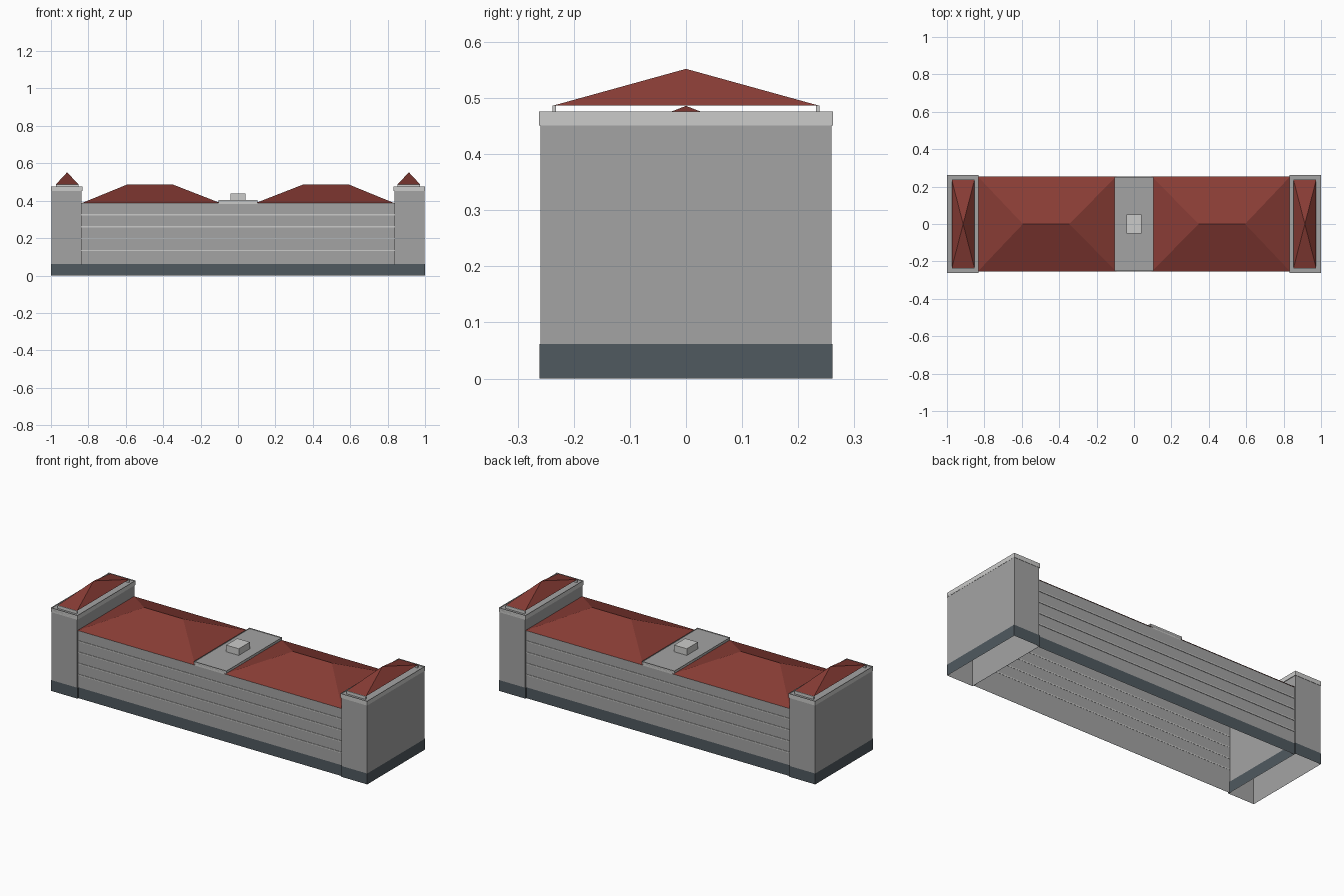
import bpy
import bmesh
from mathutils import Vector

cube = bpy.data.objects.get("Cube")
if cube:
    bpy.data.objects.remove(cube, do_unlink=True)


def material(name, rgb):
    mat = bpy.data.materials.new(name)
    mat.use_nodes = True
    color = (*rgb, 1.0)
    mat.diffuse_color = color
    mat.node_tree.nodes["Principled BSDF"].inputs["Base Color"].default_value = color
    return mat


WALL = material("wall grey", (0.37, 0.37, 0.37))
TRIM = material("light trim", (0.60, 0.60, 0.59))
ROOF = material("red roof", (0.25, 0.046, 0.036))
BASE = material("slate base", (0.08, 0.10, 0.115))

DIRECTIONS = {"top": (0, 0, 1), "bottom": (0, 0, -1), "left": (1, 0, 0), "right": (-1, 0, 0)}


def finish(bm, name, mat):
    mesh = bpy.data.meshes.new(name)
    bm.to_mesh(mesh)
    bm.free()
    mesh.materials.append(mat)
    obj = bpy.data.objects.new(name, mesh)
    bpy.context.collection.objects.link(obj)
    return obj


def box(name, x, y, z, mat, skip=()):
    """Box between the given ranges, leaving out the named sides."""
    bm = bmesh.new()
    bmesh.ops.create_cube(bm, size=1)
    unwanted = [f for f in bm.faces
                if any(f.normal.dot(Vector(DIRECTIONS[s])) > 0.9 for s in skip)]
    bmesh.ops.delete(bm, geom=unwanted, context="FACES")
    for v in bm.verts:
        v.co = [r[0] + (c + 0.5) * (r[1] - r[0]) for c, r in zip(v.co, (x, y, z))]
    return finish(bm, name, mat)


def hip_roof(name, x, depth, z, ridge):
    """Four slopes rising to a ridge along x; an equal pair of ridge ends makes a pyramid."""
    bm = bmesh.new()
    eave = [bm.verts.new((px, py, z[0])) for px, py in
            ((x[0], -depth), (x[1], -depth), (x[1], depth), (x[0], depth))]
    a = bm.verts.new((ridge[0], 0, z[1]))
    b = a if ridge[0] == ridge[1] else bm.verts.new((ridge[1], 0, z[1]))
    front = [eave[0], eave[1], b] + ([a] if a is not b else [])
    back = [eave[2], eave[3], a] + ([b] if a is not b else [])
    for face in (front, back, [eave[1], eave[2], b], [eave[3], eave[0], a], eave[::-1]):
        bm.faces.new(face)
    bmesh.ops.recalc_face_normals(bm, faces=bm.faces[:])
    return finish(bm, name, ROOF)


def span(half):
    return (-half, half)


def sided(lo, hi, side):
    return tuple(sorted((lo * side, hi * side)))


OPEN = ("top", "bottom")
THROUGH = ("top", "bottom", "left", "right")

# Long central block with its plinth, open underneath
box("main_walls", span(0.836), span(0.25), (0, 0.387), WALL, THROUGH)
box("main_base", span(0.836), span(0.253), (0, 0.062), BASE, THROUGH)

# Thin storey ledges on the front and back
for i in range(4):
    z = 0.133 + i * 0.064
    for side, label in ((-1, "front"), (1, "back")):
        box(f"{label}_ledge_{i + 1}", span(0.836), sided(0.249, 0.253, side),
            (z - 0.003, z + 0.003), TRIM)

# Flat centre deck with parapet and rooftop block
box("centre_parapet", span(0.103), span(0.252), (0.383, 0.405), TRIM, OPEN)
box("centre_deck", span(0.103), span(0.252), (0.385, 0.400), WALL)
box("rooftop_block", span(0.04), span(0.05), (0.398, 0.438), TRIM)

for side, label in ((1, "left"), (-1, "right")):
    # Hipped roof over each wing
    hip_roof(f"{label}_wing_roof", sided(0.093, 0.836, side), 0.255, (0.387, 0.486),
             sided(0.347, 0.594, side))

    # End tower, open underneath, with plinth
    box(f"{label}_tower_walls", sided(0.836, 0.998, side), span(0.259), (0, 0.465), WALL, OPEN)
    box(f"{label}_tower_base", sided(0.833, 1.0, side), span(0.261), (0, 0.062), BASE, OPEN)

    # Cornice band around a flat deck
    box(f"{label}_tower_cornice", sided(0.832, 1.0, side), span(0.262), (0.451, 0.476), TRIM, OPEN)
    box(f"{label}_tower_deck", sided(0.832, 1.0, side), span(0.262), (0.452, 0.470), WALL)

    # Raised pyramid roof carried on a plate at each end
    hip_roof(f"{label}_tower_roof", sided(0.853, 0.974, side), 0.235, (0.487, 0.552),
             (0.9135 * side, 0.9135 * side))
    for end, place in ((-1, "front"), (1, "back")):
        box(f"{label}_tower_{place}_plate", sided(0.853, 0.974, side),
            sided(0.232, 0.238, end), (0.469, 0.487), TRIM)
